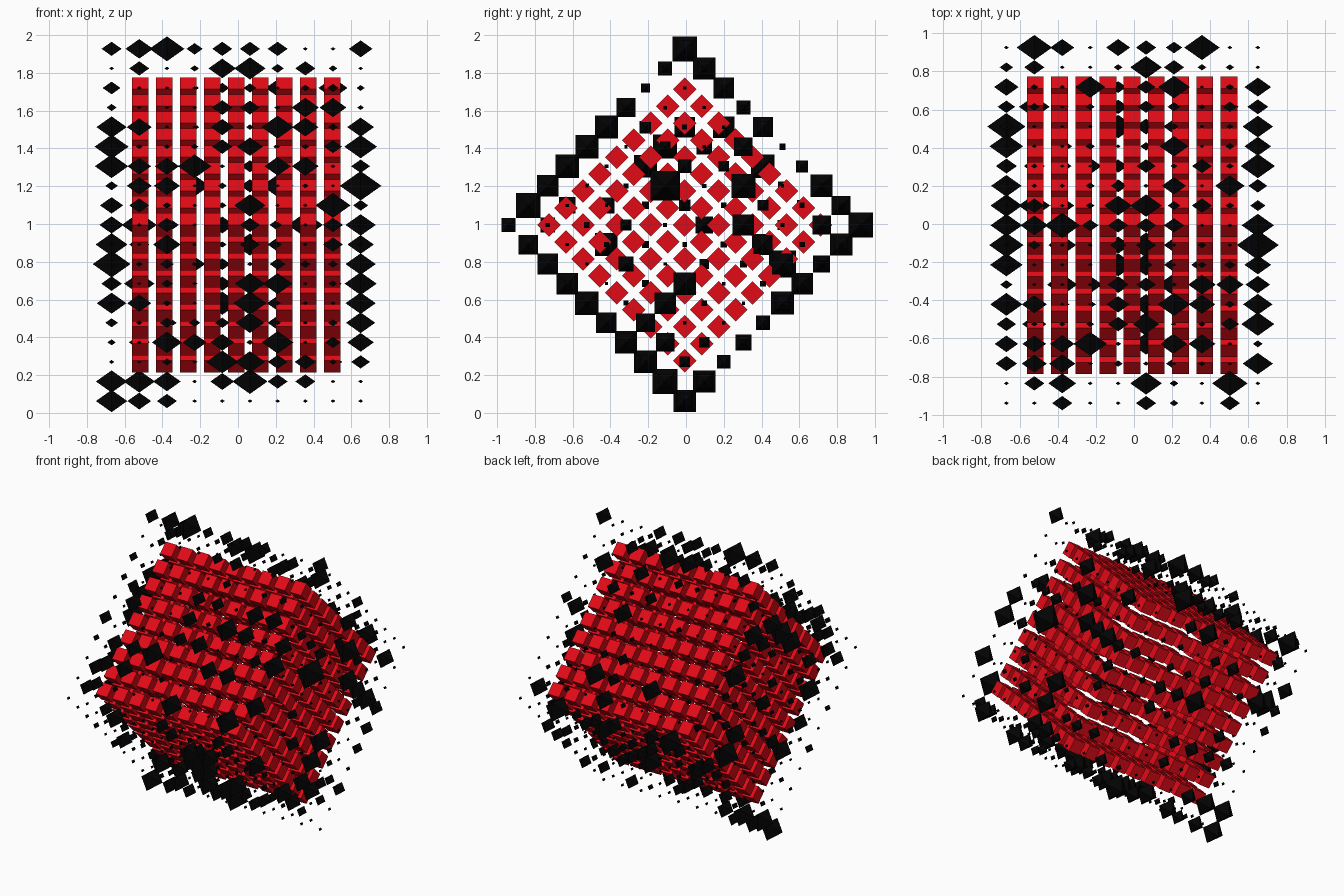
import bpy, bmesh, random
from math import radians
from mathutils import Matrix, Vector

if "Cube" in bpy.data.objects:
    bpy.data.objects.remove(bpy.data.objects["Cube"])

random.seed(7)
CENTRE = Vector((-0.01, -0.007, 0.995))
TILT = Matrix.Rotation(radians(45), 4, 'X')


def material(name, color):
    m = bpy.data.materials.new(name)
    m.diffuse_color = color
    m.use_nodes = True
    m.node_tree.nodes["Principled BSDF"].inputs["Base Color"].default_value = m.diffuse_color
    return m


def finish(bm, name, mat):
    me = bpy.data.meshes.new(name)
    bm.to_mesh(me)
    bm.free()
    me.materials.append(mat)
    ob = bpy.data.objects.new(name, me)
    ob.matrix_world = Matrix.Translation(CENTRE) @ TILT
    bpy.context.collection.objects.link(ob)
    return ob


def shell(n):
    """Cells on the outside of an n x n x n lattice."""
    r = range(n)
    return [(i, a, b) for i in r for a in r for b in r
            if any(c in (0, n - 1) for c in (i, a, b))]


# Inner block: hollow 9 x 9 x 9 lattice of red cubes, tilted 45 degrees about x
bm = bmesh.new()
for cell in shell(9):
    pos = (Vector(cell) - Vector((4, 4, 4))) * 0.127
    bmesh.ops.create_cube(bm, size=0.088, matrix=Matrix.Translation(pos))
finish(bm, "red_cube_lattice", material("red", (0.76, 0.003, 0.008, 1)))

# Outer shell: sizes in hundredths for edges running along x, keyed by (a, b)
edges = {
    (9, 9): "5794555116", (0, 0): "8651111111",
    (9, 0): "1961654911", (0, 9): "1151152151",
    (9, 8): "1512783521", (1, 0): "8861112511",
    (8, 9): "1311451211", (0, 1): "1271695111",
    (8, 0): "1511285111", (0, 8): "1171152151",
    (1, 9): "1521181191",
}
# Large pieces on the two end faces: (y step, z step) -> size in hundredths
right_face = {(-1, 11): 11, (3, 11): 9, (3, 9): 8, (0, 6): 8.5, (-1, 5): 8,
              (-2, 4): 7, (-3, 7): 5.5, (3, 13): 7, (4, 8): 7, (5, 7): 8,
              (7, 9): 7, (-1, 13): 4, (2, 12): 4, (0, 12): 5, (-3, 9): 4,
              (-1, 3): 7, (0, 2): 4, (1, 3): 4, (4, 10): 4, (-2, 14): 4}
left_face = {(5, 7): 10, (4, 8): 8, (2, 14): 8, (-1, 13): 9, (-4, 10): 6}


def size_at(i, a, b):
    if (a, b) in edges:
        return max(1.2, int(edges[a, b][i]) + 0.3)
    step = (a - b, a + b)
    inner = 0 < a < 9 and 0 < b < 9
    if i == 9 and inner:
        return right_face.get(step, 1.2 + random.random() ** 3)
    if i == 0 and step in left_face:
        return left_face[step]
    return 1.2 + 7.8 * random.random() ** 3


def add_octahedron(bm, pos, r):
    x, y, z = [(bm.verts.new(pos + Vector(d) * r), bm.verts.new(pos - Vector(d) * r))
               for d in ((1, 0, 0), (0, 1, 0), (0, 0, 1))]
    for p in range(2):
        for q in range(2):
            for s in range(2):
                f = [x[p], y[q], z[s]]
                bm.faces.new(f if (p + q + s) % 2 == 0 else f[::-1])


# Hollow 10 x 10 x 10 shell of black octahedra of varied size
bm = bmesh.new()
for i, a, b in shell(10):
    pos = Vector((i - 4.5, a - 4.5, b - 4.5)) * 0.1465
    add_octahedron(bm, pos, size_at(i, a, b) / 100)
finish(bm, "black_octahedron_shell", material("black", (0.001, 0.001, 0.001, 1)))
